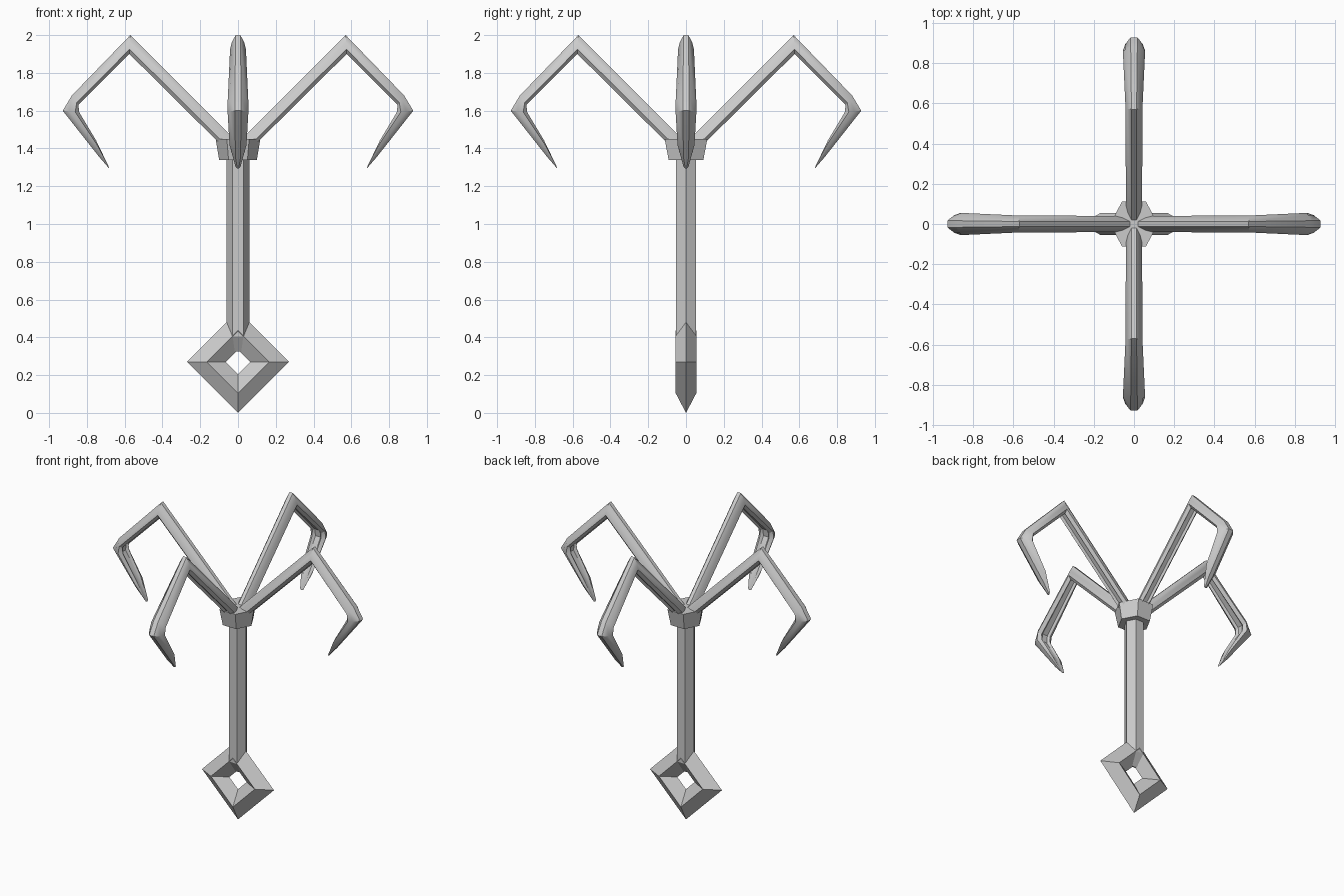
import bpy, bmesh, math
from mathutils import Vector

if "Cube" in bpy.data.objects:
    bpy.data.objects.remove(bpy.data.objects["Cube"])


def loft(name, rings, closed=False, smooth=False):
    """Skin a list of equal-length point rings into one object."""
    bm = bmesh.new()
    vr = [[bm.verts.new(p) for p in ring] for ring in rings]
    n, m = len(rings[0]), len(rings)
    for i in range(m if closed else m - 1):
        a, b = vr[i], vr[(i + 1) % m]
        for j in range(n):
            k = (j + 1) % n
            bm.faces.new((a[j], a[k], b[k], b[j]))
    if not closed:
        bm.faces.new(vr[0])
        bm.faces.new(vr[-1])
    bmesh.ops.remove_doubles(bm, verts=bm.verts, dist=1e-5)
    bmesh.ops.recalc_face_normals(bm, faces=bm.faces)
    me = bpy.data.meshes.new(name)
    bm.to_mesh(me)
    bm.free()
    ob = bpy.data.objects.new(name, me)
    bpy.context.collection.objects.link(ob)
    if smooth:
        bpy.context.view_layer.objects.active = ob
        ob.select_set(True)
        bpy.ops.object.shade_smooth_by_angle(angle=math.radians(30))
        ob.select_set(False)
    return ob


def hexagon(rx, ry, z):
    """Six-sided ring with corners on the x axis; ry is the flat distance."""
    return [Vector((rx, 0, z)), Vector((rx / 2, ry, z)), Vector((-rx / 2, ry, z)),
            Vector((-rx, 0, z)), Vector((-rx / 2, -ry, z)), Vector((rx / 2, -ry, z))]


# Shaft, ending in a wedge inside the handle ring
loft("shaft", [hexagon(0.06, 0.054, 1.37), hexagon(0.06, 0.054, 0.405),
               hexagon(0.055, 0.004, 0.325)])

# Collar under the arms
loft("collar", [hexagon(0.1, 0.092, 1.34), hexagon(0.118, 0.113, 1.45)])

# Diamond ring at the foot with a diamond cross-section
section = [(0.27, 0), (0.165, 0.055), (0.065, 0), (0.165, -0.055)]
rings = []
for i in range(4):
    a = i * math.pi / 2
    rings.append([Vector((r * math.cos(a), y, 0.27 + r * math.sin(a))) for r, y in section])
loft("handle_ring", rings, closed=True)

# Hooked arms: outer edge, inner edge (radius, height) and half width per station
stations = [
    ((0.0, 1.43), (0.0, 1.33), 0.040),
    ((0.57, 2.0), (0.575, 1.90), 0.042),
    ((0.88, 1.68), (0.845, 1.63), 0.055),
    ((0.928, 1.60), (0.84, 1.59), 0.055),
    ((0.735, 1.355), (0.75, 1.44), 0.045),
    ((0.683, 1.295), (0.685, 1.305), 0.013),
]
# Ridged back, wide flanks and a shallow groove on the inside (width share, depth share)
half = [(0.3, 0.0), (0.8, 0.4), (1.0, 0.75), (0.6, 1.0), (0.35, 0.8)]
profile = half + [(-w, d) for w, d in reversed(half)]

for i, side in enumerate(("right", "back", "left", "front")):
    rings = []
    for o, n, w in stations:
        o, n = Vector((o[0], 0, o[1])), Vector((n[0], 0, n[1]))
        rings.append([o.lerp(n, d) + Vector((0, s * w, 0)) for s, d in profile])
    arm = loft("arm_" + side, rings, smooth=True)
    arm.rotation_euler.z = i * math.pi / 2
